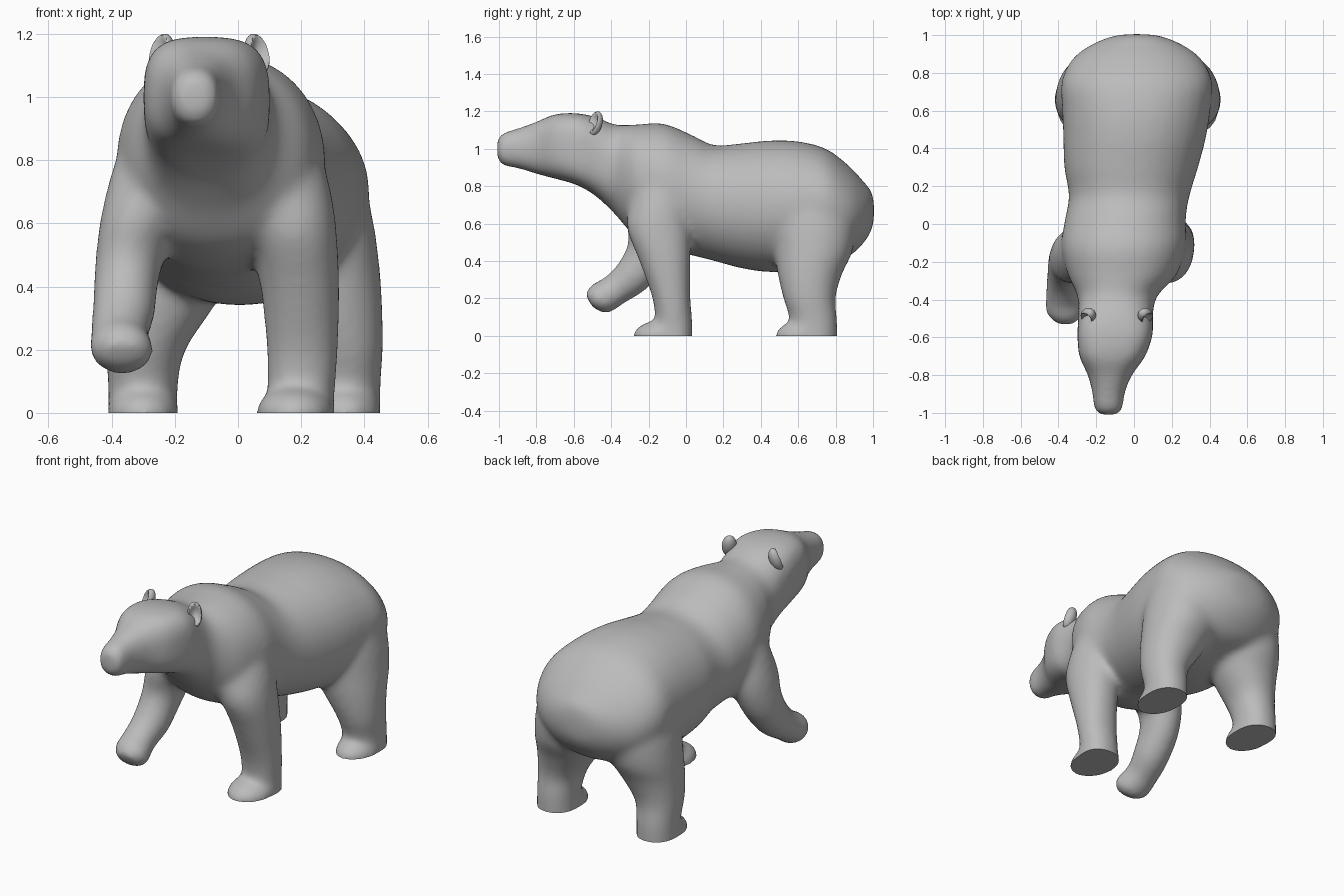
import bpy
import bmesh
import math
from mathutils import Matrix, Vector

cube = bpy.data.objects.get("Cube")
if cube:
    bpy.data.objects.remove(cube, do_unlink=True)

fur = bpy.data.materials.new("grey_fur")
fur.use_nodes = True
fur_color = (0.5, 0.5, 0.5, 1)
fur.diffuse_color = fur_color
fur.node_tree.nodes["Principled BSDF"].inputs["Base Color"].default_value = fur_color


def catmull(p, q, r, s, t):
    """Smoothly blend from q to r."""
    return [0.5 * (2 * b + (c - a) * t + (2 * a - 5 * b + 4 * c - d) * t * t
                   + (3 * b - a - 3 * c + d) * t ** 3)
            for a, b, c, d in zip(p, q, r, s)]


def refine(rings, steps=6):
    ext = [rings[0]] + list(rings) + [rings[-1]]
    out = []
    for i in range(len(rings) - 1):
        out += [catmull(*ext[i:i + 4], k / steps) for k in range(steps)]
    return out + [list(rings[-1])]


def loft(bm, rings, sides=32):
    """Ring: x range, two opposite side points (y, z), squareness power."""
    loops = []
    for x0, x1, ya, za, yb, zb, power in refine(rings):
        loop = []
        for i in range(sides):
            a = math.tau * i / sides
            c = math.copysign(abs(math.cos(a)) ** (2 / power), math.cos(a))
            s = math.copysign(abs(math.sin(a)) ** (2 / power), math.sin(a))
            loop.append(bm.verts.new(((x0 + x1 + (x1 - x0) * c) / 2,
                                      (ya + yb + (yb - ya) * s) / 2,
                                      (za + zb + (zb - za) * s) / 2)))
        loops.append(loop)
    faces = [bm.faces.new(loops[0]), bm.faces.new(loops[-1][::-1])]
    for lo, hi in zip(loops, loops[1:]):
        for i in range(sides):
            j = (i + 1) % sides
            faces.append(bm.faces.new((lo[i], hi[i], hi[j], lo[j])))
    bmesh.ops.recalc_face_normals(bm, faces=faces)


def leg(bm, rings):
    """Upright leg ring: height, x range, y range."""
    loft(bm, [(x0, x1, ya, z, yb, z, 2.1) for z, x0, x1, ya, yb in rings])


def ball(bm, center, radii):
    matrix = Matrix.Translation(center) @ Matrix.Diagonal(Vector((*radii, 1)))
    return bmesh.ops.create_uvsphere(bm, u_segments=32, v_segments=16,
                                     radius=1, matrix=matrix)["verts"]


def finish(name, mesh):
    obj = bpy.data.objects.new(name, mesh)
    bpy.context.collection.objects.link(obj)
    mesh.materials.clear()
    mesh.materials.append(fur)
    bpy.ops.object.select_all(action="DESELECT")
    obj.select_set(True)
    bpy.context.view_layer.objects.active = obj
    bpy.ops.object.shade_smooth_by_angle(angle=math.radians(50))


bm = bmesh.new()

# Head, neck and trunk: y, bottom, top, left x, right x, squareness
trunk = [
    (-1.01, .95, 1.05, -.18, -.09, 2.2),
    (-.98, .91, 1.085, -.21, -.06, 2.3),
    (-.9, .895, 1.11, -.22, -.05, 2.3),
    (-.8, .865, 1.145, -.245, -.01, 2.4),
    (-.7, .84, 1.185, -.29, .06, 2.9),
    (-.58, .805, 1.19, -.3, .1, 3.2),
    (-.48, .745, 1.17, -.295, .1, 2.7),
    (-.38, .65, 1.13, -.3, .125, 2.2),
    (-.27, .53, 1.13, -.35, .225, 2.2),
    (-.12, .46, 1.135, -.385, .275, 2.15),
    (.03, .43, 1.075, -.365, .275, 2.1),
    (.15, .4, 1.02, -.345, .295, 2.1),
    (.3, .36, 1.03, -.37, .34, 2.1),
    (.45, .34, 1.045, -.375, .38, 2.1),
    (.6, .35, 1.04, -.38, .405, 2.1),
    (.75, .39, 1, -.385, .415, 2.1),
    (.87, .425, .91, -.33, .36, 2),
    (.945, .49, .83, -.235, .265, 2),
    (.99, .56, .775, -.13, .16, 2),
    (1.005, .62, .72, -.05, .08, 2),
]
loft(bm, [(x0, x1, y, lo, y, hi, p) for y, lo, hi, x0, x1, p in trunk])

# Planted front leg
leg(bm, [
    (.95, 0, .18, -.2, -.03),
    (.83, -.04, .255, -.27, .01),
    (.7, -.02, .295, -.305, .025),
    (.57, .03, .313, -.315, .025),
    (.4, .07, .322, -.25, .025),
    (.2, .09, .318, -.18, .025),
    (.07, .092, .308, -.165, .035),
    (-.06, .092, .308, -.165, .035),
])

# Raised front leg, bent forward to the paw
loft(bm, [(*r, 2) for r in (
    (-.31, -.1, -.2, .95, -.03, .95),
    (-.375, -.08, -.26, .83, -.01, .83),
    (-.41, -.1, -.3, .74, -.01, .72),
    (-.44, -.19, -.32, .62, -.02, .56),
    (-.455, -.245, -.31, .5, -.09, .39),
    (-.462, -.262, -.365, .385, -.21, .25),
    (-.467, -.282, -.44, .31, -.32, .18),
    (-.468, -.265, -.505, .275, -.42, .12),
    (-.42, -.3, -.54, .225, -.5, .15),
)])

# Hind legs, mirrored about the hips
hip_x = .02
hind = [
    (.87, .08, .29, .58, .8),
    (.75, .04, .37, .5, .87),
    (.6, .02, .41, .47, .905),
    (.45, .04, .43, .475, .89),
    (.33, .1, .438, .49, .835),
    (.2, .185, .44, .52, .8),
    (.08, .21, .432, .555, .81),
    (-.06, .21, .432, .555, .81),
]
for side in (1, -1):
    leg(bm, [(z, hip_x + side * x0, hip_x + side * x1, ya, yb)
             for z, x0, x1, ya, yb in hind])
    ball(bm, (hip_x + side * .32, .635, 0), (.115, .16, .085))
ball(bm, (.18, -.125, 0), (.125, .16, .085))

# Fuse the parts into one soft skin
mesh = bpy.data.meshes.new("fused_parts")
bm.to_mesh(mesh)
bm.free()
source = bpy.data.objects.new("fused_parts", mesh)
bpy.context.collection.objects.link(source)
remesh = source.modifiers.new("fuse", "REMESH")
remesh.mode = "VOXEL"
remesh.voxel_size = .014
soften = source.modifiers.new("soften", "SMOOTH")
soften.factor = .5
soften.iterations = 30
bpy.context.view_layer.update()
graph = bpy.context.evaluated_depsgraph_get()
skin = bpy.data.meshes.new_from_object(source.evaluated_get(graph))
bpy.data.objects.remove(source, do_unlink=True)

# Cut the soles flat at the ground
bm = bmesh.new()
bm.from_mesh(skin)
bmesh.ops.bisect_plane(bm, geom=bm.verts[:] + bm.edges[:] + bm.faces[:],
                       plane_co=(0, 0, 0), plane_no=(0, 0, -1), clear_outer=True)
bmesh.ops.holes_fill(bm, edges=[e for e in bm.edges if e.is_boundary], sides=0)
bmesh.ops.recalc_face_normals(bm, faces=bm.faces)
bm.to_mesh(skin)
bm.free()
finish("body", skin)

# Ears: small rounded lobes, swept back and hollowed on the front
for name, x, side in (("right_ear", -.242, -1), ("left_ear", .06, 1)):
    bm = bmesh.new()
    for v in ball(bm, (0, 0, 0), (.04, .036, .068)):
        if v.co.y < 0:
            hollow = max(0, 1 - (v.co.x / .034) ** 2 - (v.co.z / .055) ** 2)
            v.co.y += .04 * hollow
    bm.transform(Matrix.Translation((x, -.485, 1.135))
                 @ Matrix.Rotation(side * .7, 4, "Z")
                 @ Matrix.Rotation(-.35, 4, "X"))
    mesh = bpy.data.meshes.new(name)
    bm.to_mesh(mesh)
    bm.free()
    finish(name, mesh)
